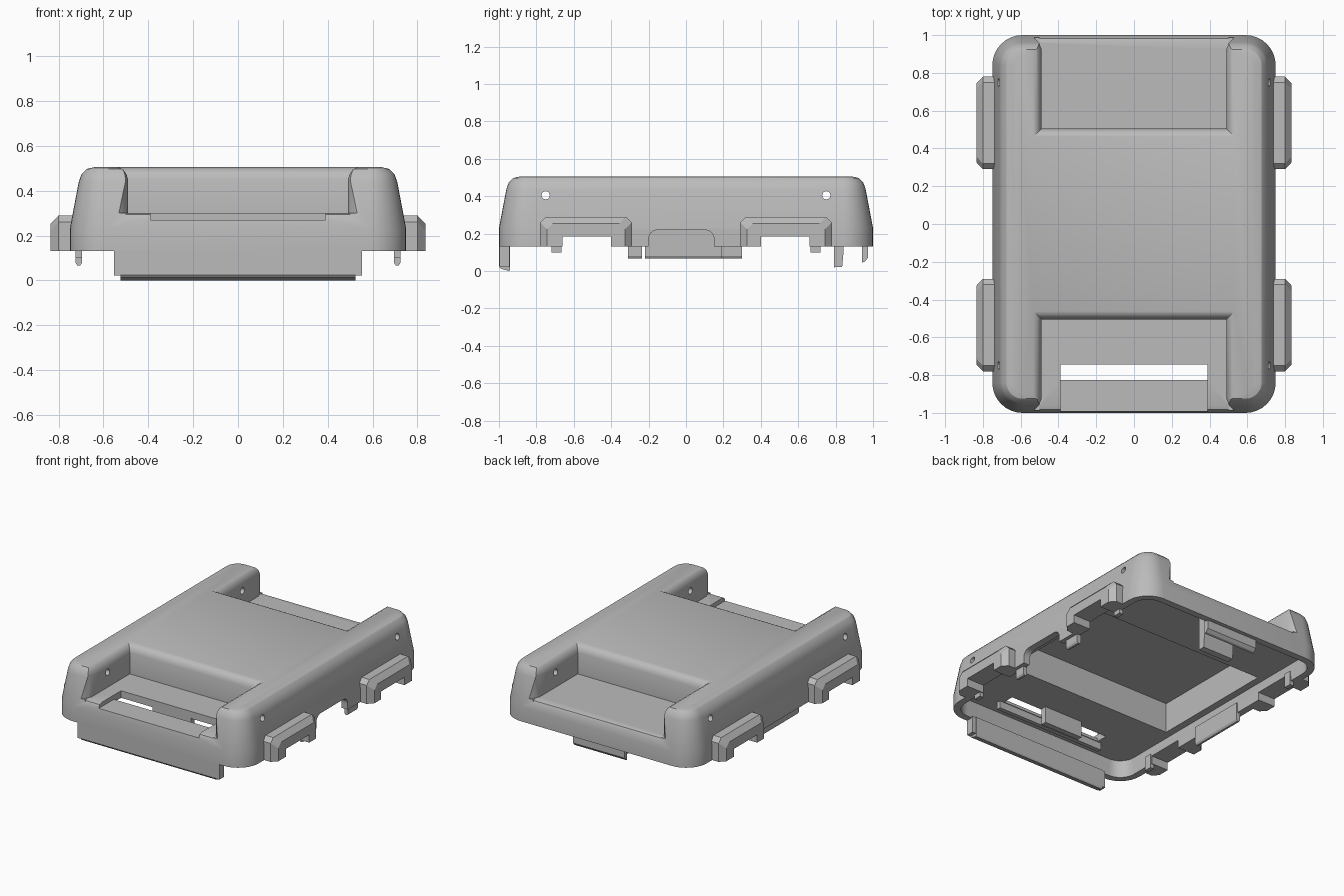
import bpy, bmesh, math

cube = bpy.data.objects.get("Cube")
if cube:
    bpy.data.objects.remove(cube, do_unlink=True)

grey = bpy.data.materials.new("plain grey")
grey.use_nodes = True
grey.diffuse_color = (0.5, 0.5, 0.5, 1)
bsdf = next(n for n in grey.node_tree.nodes if n.type == 'BSDF_PRINCIPLED')
bsdf.inputs["Base Color"].default_value = (0.5, 0.5, 0.5, 1)


def loft(name, rings):
    """Closed solid through matching rings of points."""
    bm = bmesh.new()
    loops = [[bm.verts.new(p) for p in ring] for ring in rings]
    n = len(loops[0])
    for a, b in zip(loops, loops[1:]):
        for i in range(n):
            j = (i + 1) % n
            bm.faces.new((a[i], a[j], b[j], b[i]))
    bm.faces.new(loops[0])
    bm.faces.new(loops[-1])
    bmesh.ops.recalc_face_normals(bm, faces=bm.faces)
    mesh = bpy.data.meshes.new(name)
    bm.to_mesh(mesh)
    bm.free()
    obj = bpy.data.objects.new(name, mesh)
    bpy.context.collection.objects.link(obj)
    mesh.materials.append(grey)
    return obj


def prism(name, profile, x0, x1):
    """Extrude a (y, z) profile along x."""
    return loft(name, [[(x, y, z) for y, z in profile] for x in (x0, x1)])


def box(name, x0, x1, y0, y1, z0, z1):
    return prism(name, [(y0, z0), (y1, z0), (y1, z1), (y0, z1)], x0, x1)


def rounded(inset, z, radius=0.16, steps=8):
    """Rounded rectangle ring, inset from the outer footprint."""
    r = max(radius - inset, 0.04)
    ring = []
    for k, (sx, sy) in enumerate(((1, 1), (-1, 1), (-1, -1), (1, -1))):
        for i in range(steps + 1):
            a = math.pi / 2 * (k + i / steps)
            ring.append((sx * (0.75 - inset - r) + r * math.cos(a),
                         sy * (1 - inset - r) + r * math.sin(a), z))
    return ring


def cut(obj, cutter):
    mod = obj.modifiers.new("cut", 'BOOLEAN')
    mod.operation = 'DIFFERENCE'
    mod.solver = 'EXACT'
    mod.object = cutter
    cutter.hide_render = True
    with bpy.context.temp_override(object=obj, active_object=obj, selected_objects=[obj]):
        bpy.ops.object.modifier_apply(modifier=mod.name)
    bpy.data.objects.remove(cutter, do_unlink=True)


def notch_ring(side, flare, z):
    """Outline of an end recess, widening towards the outer end."""
    w = 0.49 + flare
    half = [(w, 0.505 - flare), (w, 0.925), (w + 0.012, 0.96),
            (w + 0.045, 0.99), (w + 0.045, 1.2)]
    pts = half + [(-x, y) for x, y in reversed(half)]
    return [(x, side * y, z) for x, y in pts]


# Main shell with drafted walls and rounded top edge
shell = loft("shell", [rounded(i, z) for i, z in (
    (0, 0.13), (0, 0.23), (0.04, 0.44), (0.053, 0.475), (0.075, 0.497), (0.11, 0.505))])

# Underside hollow
cut(shell, loft("lower_hollow", [rounded(0.045, 0.05), rounded(0.05, 0.25)]))
cut(shell, box("upper_hollow", -0.65, 0.65, -0.455, 0.455, 0.2, 0.46))

# End recesses with rolled edges and screw holes through the horns
for s in (-1, 1):
    cut(shell, loft("recess", [notch_ring(s, f, z) for f, z in (
        (0, 0.30), (0, 0.45), (0.008, 0.475), (0.022, 0.494), (0.045, 0.506), (0.045, 0.6))]))
    edge = [(0.96, 0.32), (0.96, 0.3), (0.983, 0.293), (0.995, 0.27), (1.1, 0.27), (1.1, 0.32)]
    cut(shell, prism("floor_edge", [(s * y, z) for y, z in edge], -0.5, 0.5))
    hole = [(s * 0.75 + 0.022 * math.cos(a), 0.405 + 0.022 * math.sin(a))
            for a in (i * math.pi / 8 for i in range(16))]
    cut(shell, prism("horn_hole", hole, -1, 1))

# Front slot and its stepped lip
cut(shell, box("slot", -0.39, 0.39, -0.825, -0.745, 0.1, 0.4))
cut(shell, box("slot_step", -0.39, 0.39, -1.2, -0.82, 0.27, 0.4))

# Side wall openings beneath the clips
for s in (-1, 1):
    for x0, x1 in ((-1, -0.6), (0.6, 1)):
        y0, y1 = sorted((s * 0.40, s * 0.66))
        cut(shell, box("clip_opening", x0, x1, y0, y1, 0.05, 0.185))

# Rounded opening in the left wall
arch = [(-0.2, 0.05), (0.15, 0.05)]
for cy, start in ((0.10, 0), (-0.15, 90)):
    for i in range(7):
        a = math.radians(start + i * 15)
        arch.append((cy + 0.05 * math.cos(a), 0.17 + 0.05 * math.sin(a)))
cut(shell, prism("wall_opening", arch, 0.6, 1))


def clip_ring(sx, sy, x, c):
    """Arch outline of a side clip, shrunk by c on its outside."""
    pts = [(0.29 + c, 0.13), (0.29 + c, 0.26 - c), (0.32 + c, 0.29 - c), (0.75 - c, 0.29 - c),
           (0.78 - c, 0.26 - c), (0.78 - c, 0.13), (0.66, 0.13), (0.66, 0.185),
           (0.40, 0.185), (0.40, 0.13)]
    return [(sx * x, sy * y, z) for y, z in pts]


# Four arched side clips with small hooks
for sx, side in ((1, "left"), (-1, "right")):
    for sy, end in ((-1, "front"), (1, "back")):
        loft(f"{end}_{side}_clip", [clip_ring(sx, sy, x, c) for x, c in (
            (0.71, 0), (0.80, 0), (0.835, 0.037))])
        box(f"{end}_{side}_hook", sx * 0.695, sx * 0.725, sy * 0.665, sy * 0.72, 0.10, 0.2)


def side_tab(name, sx, y0, y1):
    """Downward tab with a rounded lower edge."""
    cross = [(0.695, 0.2), (0.695, 0.08), (0.703, 0.067), (0.717, 0.067), (0.725, 0.08), (0.725, 0.2)]
    return loft(name, [[(sx * x, y, z) for x, z in cross] for y in (y0, y1)])


# Locating tabs on the side walls
side_tab("left_front_tab", 1, -0.31, -0.235)
side_tab("left_back_tab", 1, 0.19, 0.30)
side_tab("right_long_tab", -1, -0.22, 0.19)

# Front skirt
prism("front_skirt", [(-1, 0.14), (-1, 0.025), (-0.99, 0.012), (-0.945, 0), (-0.94, 0.01), (-0.94, 0.14)],
      -0.525, 0.525)
box("front_skirt_shoulder", -0.553, 0.553, -0.998, -0.945, 0.022, 0.14)

# Slot rail and stop block on the underside
box("slot_rail", -0.42, 0.42, -0.86, -0.83, 0.2, 0.26)
box("stop_block", -0.15, 0.15, -0.74, -0.70, 0.135, 0.26)

# Back latch tabs
prism("back_latch", [(0.79, 0.26), (0.79, 0.02), (0.835, 0.022), (0.842, 0.1), (0.842, 0.26)], -0.12, 0.12)
prism("back_tab", [(0.94, 0.2), (0.94, 0.045), (0.955, 0.05), (0.972, 0.07), (0.972, 0.2)], -0.2, 0.2)

# Smooth the rolled edges of the shell
bpy.ops.object.select_all(action='DESELECT')
shell.select_set(True)
bpy.context.view_layer.objects.active = shell
bpy.ops.object.shade_smooth_by_angle(angle=math.radians(32))
